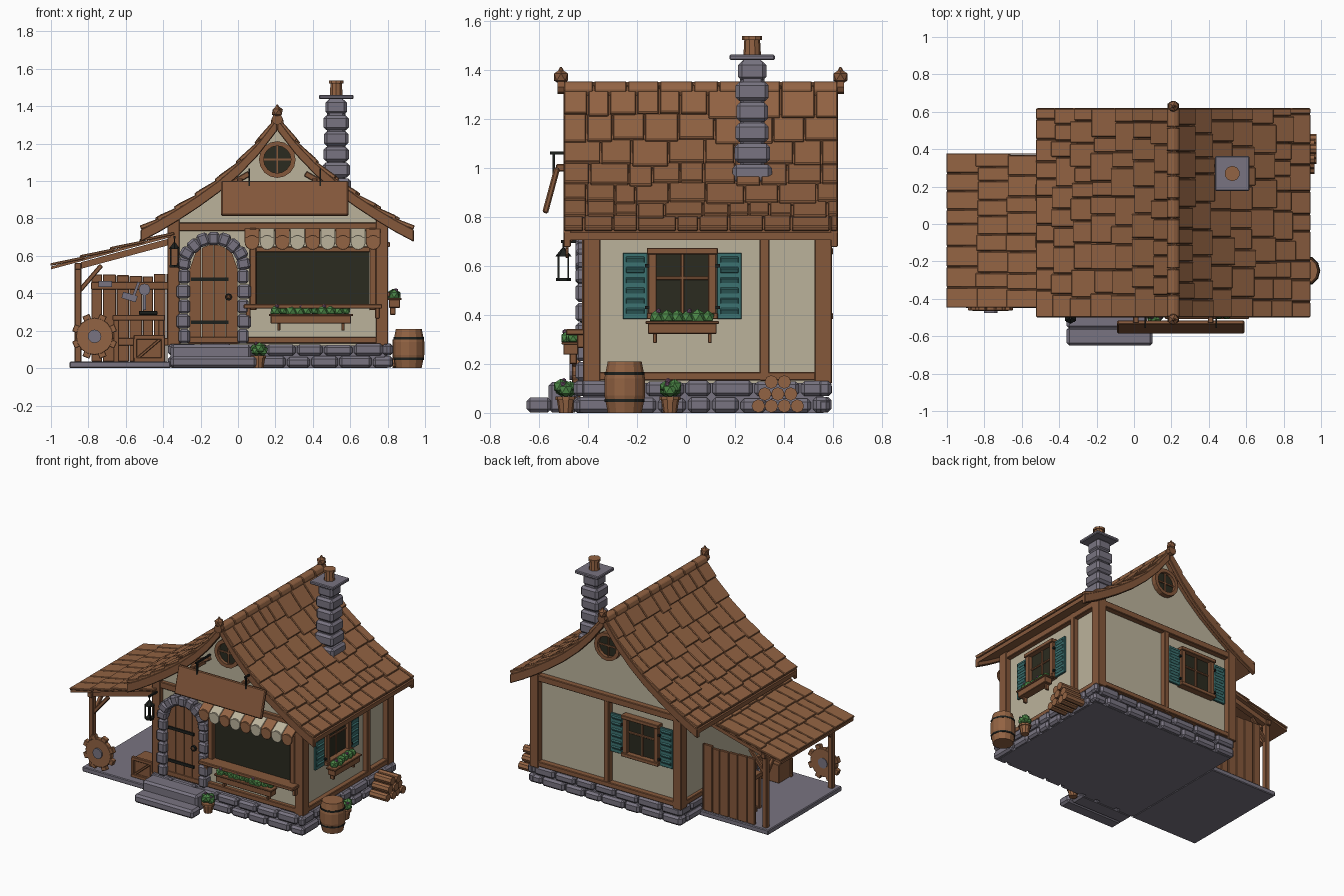
import bpy, bmesh, math, random
from mathutils import Matrix, Vector, Euler

random.seed(4)
if "Cube" in bpy.data.objects:
    bpy.data.objects.remove(bpy.data.objects["Cube"])


def material(name, *rgb):
    m = bpy.data.materials.new(name)
    m.use_nodes = True
    m.diffuse_color = (*rgb, 1)
    m.node_tree.nodes["Principled BSDF"].inputs["Base Color"].default_value = (*rgb, 1)
    return m


SHINGLE = material("shingle brown", .29, .125, .056)
WOOD = material("timber brown", .235, .098, .044)
PLASTER = material("cream plaster", .50, .45, .33)
STONE = material("grey stone", .19, .175, .22)
TEAL = material("teal paint", .045, .17, .165)
LEAF = material("leaf green", .075, .25, .065)
GLASS = material("dark glass", .024, .024, .014)
IRON = material("black iron", .012, .014, .012)
FLOWER = material("purple flower", .22, .1, .2)


class Part:
    """Collects primitives into one named object; base places them on a wall."""
    def __init__(self, name, mat, bevel=0.0, base=Matrix()):
        self.name, self.mat, self.bevel, self.base = name, mat, bevel, base
        self.bm = bmesh.new()

    def __enter__(self):
        return self

    def __exit__(self, *_):
        bmesh.ops.recalc_face_normals(self.bm, faces=self.bm.faces)
        me = bpy.data.meshes.new(self.name)
        self.bm.to_mesh(me)
        self.bm.free()
        me.materials.append(self.mat)
        ob = bpy.data.objects.new(self.name, me)
        bpy.context.scene.collection.objects.link(ob)
        if self.bevel:
            mod = ob.modifiers.new("edge", "BEVEL")
            mod.width, mod.segments = self.bevel, 1

    def at(self, c, rot=(0, 0, 0)):
        return self.base @ Matrix.Translation(c) @ Euler(rot).to_matrix().to_4x4()

    def box(self, c, size, rot=(0, 0, 0)):
        bmesh.ops.create_cube(self.bm, size=1, matrix=self.at(c, rot) @ Matrix.Diagonal((*size, 1)))

    def span(self, x0, x1, y0, y1, z0, z1):
        self.box(((x0 + x1) / 2, (y0 + y1) / 2, (z0 + z1) / 2), (x1 - x0, y1 - y0, z1 - z0))

    def beam(self, a, b, w, d):
        a, b = Vector(a), Vector(b)
        self.box((a + b) / 2, (w, d, (b - a).length), (b - a).to_track_quat("Z", "Y").to_euler())

    def cyl(self, c, r, depth, axis="z", r2=None, n=10):
        rot = {"z": (0, 0, 0), "y": (math.pi / 2, 0, 0), "x": (0, math.pi / 2, 0)}[axis]
        bmesh.ops.create_cone(self.bm, cap_ends=True, segments=n, radius1=r, radius2=r if r2 is None else r2,
                              depth=depth, matrix=self.at(c, rot))

    def ball(self, c, r):
        bmesh.ops.create_icosphere(self.bm, subdivisions=1, radius=r, matrix=self.at(c))

    def prism(self, pts, y0, y1):
        """Extrude an (x, z) outline along y."""
        a, b = [[self.bm.verts.new(self.base @ Vector((x, y, z))) for x, z in pts] for y in (y0, y1)]
        self.bm.faces.new(a)
        self.bm.faces.new(b[::-1])
        for i in range(len(pts)):
            j = (i + 1) % len(pts)
            self.bm.faces.new((a[i], b[i], b[j], a[j]))

    def ring(self, c, r0, r1, y0, y1, n=16):
        for i in range(n):
            t = [2 * math.pi * k / n for k in (i, i + 1)]
            self.prism([(c[0] + r * math.cos(a), c[1] + r * math.sin(a))
                        for r, a in ((r0, t[0]), (r1, t[0]), (r1, t[1]), (r0, t[1]))], y0, y1)


def cuts(a, b, lo, hi):
    """Split a length into pieces of random width."""
    out = [a]
    while out[-1] < b - hi:
        out.append(out[-1] + random.uniform(lo, hi))
    return list(zip(out, out[1:] + [b]))


# Roof outlines
MID = .21
SLOPE = [(0, 1.33), (.1, 1.2), (.2, 1.095), (.31, 1.0), (.42, .92), (.53, .848), (.63, .788), (.73, .735)]
LEAN = [(-.36 - .16 * i, .715 - .043 * i) for i in range(5)]
side = lambda s: [(MID + s * x, z) for x, z in SLOPE]


def sheet(part, pts, top, bottom, y0, y1):
    part.prism([(x, z + top) for x, z in pts] + [(x, z + bottom) for x, z in pts[::-1]], y0, y1)


def shingles(name, pts, y0, y1, lo, hi, thick, ragged):
    with Part(name, SHINGLE, .004) as p:
        for (ax, az), (bx, bz) in zip(pts, pts[1:]):
            for u, v in cuts(y0, y1, lo, hi):
                drop = random.uniform(0, ragged) if bx != pts[-1][0] else .01
                d = Vector((bx - ax, 0, bz - az)).normalized()
                a = Vector((ax, 0, az)) - d * .02
                b = Vector((bx, 0, bz)) + d * (drop - .008) + Vector((0, 0, thick * .8))
                d = b - a
                p.box((a + b) / 2 + Vector((0, (u + v) / 2, 0)), (d.length, v - u - .005, thick),
                      (0, math.atan2(-d.z, d.x), 0))


for s, label in ((1, "left"), (-1, "right")):
    shingles(label + "_roof_shingles", side(s), -.5, .62, .08, .16, .022, .035)
    with Part(label + "_roof_deck", WOOD) as p:
        sheet(p, side(s), 0, -.03, -.49, .61)
    with Part(label + "_bargeboards", WOOD, .004) as p:
        for y in (-.5, .59):
            sheet(p, side(s), .005, -.06, y, y + .03)
shingles("lean_to_shingles", LEAN, -.45, .38, .07, .12, .014, .015)
with Part("lean_to_deck", WOOD) as p:
    sheet(p, LEAN, 0, -.015, -.44, .37)
    for y in (-.4, 0, .33):
        sheet(p, LEAN[:4], -.02, -.055, y - .018, y + .018)
with Part("ridge_caps", SHINGLE, .004) as p:
    for u, v in cuts(-.5, .62, .1, .14):
        p.cyl((MID, (u + v) / 2, 1.318), .036, v - u - .006, "y", n=8)
with Part("ridge_finials", WOOD) as p:
    for y in (-.51, .63):
        p.cyl((MID, y, 1.33), .03, .03, "y", n=8)
        p.ball((MID, y, 1.37), .033)
        p.cyl((MID, y, 1.4), .015, .02, r2=.004, n=6)

# House body
with Part("plaster_walls", PLASTER) as p:
    top = [(x, z - .03) for x, z in side(-1)[5::-1] + side(1)[1:6]]
    p.prism([(-.35, .12), (-.35, .78)] + top + [(.765, .78), (.765, .12)], -.39, .55)
with Part("timber_frame", WOOD, .004) as p:
    for x in (-.345, .77):
        for y in (-.385, .56):
            p.span(x - .033, x + .033, y - .036, y + .036, .12, .8)
    p.span(.19, .23, .54, .59, .13, .74)
    p.span(.755, .8, .3, .34, .13, .78)
    for z, h in ((.15, .035), (.755, .045)):
        for y in (-.395, .57):
            p.box((MID, y, z), (1.14, .045, h))
        for x in (-.355, .78):
            p.box((x, .09, z), (.04, .95, h))
    for s in (-1, 1):
        p.beam((MID + s * .29, -.4, .96), (MID + s * .15, -.4, 1.04), .03, .03)
        p.beam((MID + s * .2, -.39, 1.0), (MID + s * .2, -.53, 1.0), .03, .03)

# Foundation, steps and floor
with Part("foundation_core", STONE) as p:
    p.span(-.355, .8, -.42, .56, 0, .122)
with Part("foundation_stones", STONE, .014) as p:
    for k in range(2):
        for a, b, sides, along in ((-.37, .83, (-.43, .565), 0), (-.45, .59, (-.345, .8), 1)):
            for u, v in cuts(a, b, .09, .19):
                z0, z1 = k * .066 + .002, k * .066 + random.uniform(.058, .066)
                for w in sides:
                    lo, hi = w - .028, w + .03 - random.random() * .01
                    p.span(*((lo, hi, u + .004, v - .004) if along else (u + .004, v - .004, lo, hi)), z0, z1)
with Part("door_steps", STONE, .014) as p:
    p.span(-.36, .1, -.65, -.55, .002, .062)
    p.span(-.36, .07, -.56, -.44, .002, .125)
with Part("lean_to_floor", STONE, .005) as p:
    p.span(-.9, -.36, -.45, .37, 0, .035)

# Chimney
CX, CY = .525, .27
with Part("chimney_stones", STONE, .015) as p:
    p.span(CX - .05, CX + .05, CY - .05, CY + .05, .85, 1.44)
    for k, w in enumerate((.15, .16, .145, .135, .13, .135, .115)):
        p.box((CX, CY, .891 + k * .084), (w, w, .078))
with Part("chimney_cap", STONE, .005) as p:
    p.box((CX, CY, 1.45), (.185, .185, .022))
with Part("chimney_pot", SHINGLE) as p:
    p.cyl((CX, CY, 1.49), .036, .07, r2=.032)
    p.cyl((CX, CY, 1.53), .041, .016)

# Arched door
DX, DZ, R = -.13, .53, .13
arch = lambda x: DZ + math.sqrt(max(0, R * R - (x - DX) ** 2))
with Part("door_planks", WOOD) as p:
    for i in range(8):
        u, v = DX - R + i * R / 4, DX - R + (i + 1) * R / 4
        g = .002 if i % 2 else 0
        p.prism([(u + .002 - g, .13), (v - g, .13), (v - g, arch(v)), (u + .002 - g, arch(u))], -.415, -.38)
with Part("door_surround", STONE, .012) as p:
    for k in range(5):
        w = .06 + .012 * (k % 2)
        for s in (-1, 1):
            p.box((DX + s * (R + w / 2 - .003), -.41, .17 + k * .08), (w, .08, .076))
    for k in range(9):
        a = math.pi * (k + .5) / 9
        r = R + .032 + .004 * (k % 2)
        p.box((DX + r * math.cos(a), -.41, DZ + r * math.sin(a)), (.07, .08, .062), (0, -a, 0))
with Part("door_ironwork", IRON) as p:
    for z in (.245, .475):
        p.box((DX - .02, -.418, z), (.2, .01, .02))
    p.ring((-.05, .38), .012, .02, -.43, -.415, 8)
with Part("door_knob", SHINGLE) as p:
    p.ball((-.05, -.425, .38), .013)

# Shop window with awning
with Part("shop_glass", GLASS) as p:
    p.span(.1, .7, -.397, -.38, .34, .64)
with Part("shop_frame", WOOD, .004) as p:
    for x in (.08, .72):
        p.box((x, -.4, .53), (.036, .05, .44))
    p.box((.4, -.4, .635), (.64, .04, .03))
    p.box((.4, -.435, .33), (.74, .11, .024))
    for x in (.055, .745):
        p.box((x, -.42, .295), (.025, .05, .06))
for k, mat in enumerate((SHINGLE, PLASTER)):
    with Part(("brown", "cream")[k] + "_awning_strips", mat, .002) as p:
        for i in range(k, 9, 2):
            x = .075 + i * .081
            p.beam((x, -.4, .75), (x, -.485, .695), .079, .012)
            p.cyl((x, -.485, .672), .0395, .012, "y", n=14)
            p.box((x, -.485, .685), (.079, .012, .03))
with Part("awning_rod", IRON) as p:
    p.cyl((.4, -.405, .752), .008, .74, "x", n=6)

# Hanging sign board
with Part("sign_board", WOOD, .006) as p:
    p.beam((.25, -.575, .815), (.25, -.525, 1.0), .68, .024)
with Part("sign_hooks", IRON) as p:
    for x in (.06, .44):
        p.box((x, -.475, 1.06), (.01, .16, .012))
        p.box((x, -.54, 1.02), (.01, .01, .09))

# Round gable windows and square shuttered windows
front = Matrix()
back = Matrix.Translation((0, .16, 0)) @ Matrix.Rotation(math.pi, 4, "Z")
for label, base, x in (("front", front, MID), ("back", back, -MID)):
    with Part(label + "_round_glass", GLASS, base=base) as p:
        p.cyl((x, -.392, 1.115), .08, .02, "y", n=16)
    with Part(label + "_round_frame", WOOD, base=base) as p:
        p.ring((x, 1.115), .073, .098, -.425, -.38)
        p.box((x, -.405, 1.115), (.01, .01, .15))
        p.box((x, -.405, 1.115), (.15, .01, .01))


def foliage(name, spots, r, base=Matrix()):
    with Part(name + "_leaves", LEAF, base=base) as p:
        for c in spots:
            p.ball(c, r * random.uniform(.8, 1.15))
    with Part(name + "_flowers", FLOWER, base=base) as p:
        for c in spots[::3]:
            p.ball((c[0] + .008, c[1] - r * .4, c[2] + r * .85), r * .38)


def flower_box(name, x, y, z, w, base=Matrix()):
    with Part(name, WOOD, .003, base) as p:
        p.box((x, y, z), (w, .06, .045))
        p.box((x, y, z + .024), (w + .02, .075, .012))
        for s in (-1, 1):
            p.box((x + s * w * .4, y + .01, z - .035), (.016, .03, .05))
    n = int(w / .042)
    foliage(name, [(x + (i + .5 - n / 2) * .042, y + random.uniform(-.014, .012), z + .045) for i in range(n)], .03, base)


def shuttered_window(name, base):
    with Part(name + "_glass", GLASS, base=base) as p:
        p.box((0, 0, .53), (.24, .016, .26))
    with Part(name + "_frame", WOOD, .003, base) as p:
        for s in (-1, 1):
            p.box((s * .122, -.01, .53), (.034, .05, .27))
        for z in (.66, .395):
            p.box((0, -.015, z), (.29, .06, .026))
        p.box((0, -.008, .53), (.014, .014, .26))
        p.box((0, -.008, .55), (.24, .014, .014))
    with Part(name + "_shutters", TEAL, .002, base) as p:
        for s in (-1, 1):
            p.box((s * .192, -.012, .518), (.1, .016, .27))
            for k in range(6):
                p.box((s * .192, -.02, .415 + k * .042), (.074, .014, .022), (.5, 0, 0))
    with Part(name + "_hinges", IRON, base=base) as p:
        for s in (-1, 1):
            for z in (.43, .6):
                p.box((s * .143, -.028, z), (.02, .014, .014))


wall = Matrix.Translation((.767, -.015, 0)) @ Matrix.Rotation(math.pi / 2, 4, "Z")
shuttered_window("side_window", wall)
flower_box("side_flower_box", 0, -.07, .345, .28, wall)
shuttered_window("back_window", Matrix.Translation((-.055, .555, 0)) @ Matrix.Rotation(math.pi, 4, "Z"))
flower_box("front_flower_box", .39, -.47, .26, .43)

# Pots, barrel, logs and lantern
for name, x, y in (("front_pot", .11, -.49), ("side_pot", .88, -.065)):
    with Part(name, SHINGLE) as p:
        p.cyl((x, y, .03), .028, .06, r2=.038)
        p.cyl((x, y, .06), .043, .014)
    foliage(name, [(x + .022 * math.cos(a), y + .022 * math.sin(a), .093 + .014 * (a % 2)) for a in range(6)], .029)
with Part("barrel", SHINGLE) as p:
    for z, a, b in ((.035, .066, .08), (.105, .08, .08), (.175, .08, .066)):
        p.cyl((.913, -.25, z), a + .003, .07, r2=b + .003, n=12)
with Part("barrel_hoops", IRON) as p:
    for z in (.05, .16):
        p.cyl((.913, -.25, z), .0815, .012, n=12)
with Part("log_pile", SHINGLE) as p:
    for row in range(3):
        for i in range(4 - row):
            p.cyl((.9, .295 + .053 * i + .0265 * row, .028 + .049 * row), .0275, .13 + .02 * (i % 2), "x", n=8)
with Part("lantern", IRON) as p:
    p.box((-.34, -.46, .7), (.012, .1, .012))
    p.cyl((-.34, -.5, .655), .034, .035, r2=.006, n=6)
    p.cyl((-.34, -.5, .545), .03, .012, n=6)
    p.cyl((-.34, -.5, .685), .004, .04, n=6)
    for sx in (-.02, .02):
        for sy in (-.02, .02):
            p.box((-.34 + sx, -.5 + sy, .595), (.007, .007, .1))

# Lean-to workshop
with Part("lean_to_posts", WOOD, .004) as p:
    for y in (-.4, .33):
        p.box((-.855, y, .29), (.036, .036, .53))
        p.beam((-.85, y, .41), (-.73, y, .55), .024, .024)
        p.beam((-.855, y * .98, .4), (-.855, y * .65, .53), .024, .024)
    p.box((-.855, -.035, .545), (.036, .8, .036))
with Part("plank_wall", WOOD, .003) as p:
    for u, v in cuts(-.785, -.375, .05, .075):
        p.span(u + .002, v - .002, .335, .355, .035, .49 + random.random() * .015)
    for z in (.12, .42):
        p.span(-.785, -.375, .32, .34, z, z + .04)
with Part("workbench", WOOD, .003) as p:
    p.box((-.53, .2, .27), (.28, .2, .03))
    for x in (-.65, -.41):
        for y in (.12, .28):
            p.box((x, y, .145), (.03, .03, .23))
with Part("tools", STONE) as p:
    p.box((-.71, .31, .45), (.07, .02, .03))
    p.box((-.58, .31, .38), (.08, .02, .035), (0, .3, 0))
    p.beam((-.56, .31, .38), (-.53, .31, .46), .015, .015)
    p.cyl((-.5, .31, .42), .032, .02, "y")
    p.beam((-.5, .31, .4), (-.5, .31, .31), .015, .015)
with Part("anvil", IRON, .003) as p:
    p.box((-.48, .18, .295), (.1, .05, .02))
with Part("crate", WOOD, .003) as p:
    p.span(-.55, -.4, -.38, -.25, .035, .165)
    for x in (-.55, -.4):
        p.box((x, -.385, .1), (.022, .02, .13))
    for z in (.045, .165):
        p.box((-.475, -.385, z), (.165, .022, .024))
    p.beam((-.54, -.385, .05), (-.41, -.385, .16), .018, .015)
with Part("cog_wheel", SHINGLE, .003) as p:
    p.cyl((-.767, -.447, .17), .1, .034, "y", n=16)
    for k in range(8):
        a = (k + .5) * math.pi / 4
        p.box((-.767 + .1 * math.cos(a), -.447, .17 + .1 * math.sin(a)), (.044, .032, .04), (0, -a, 0))
with Part("cog_hub", STONE) as p:
    p.cyl((-.767, -.45, .17), .036, .05, "y", n=12)
